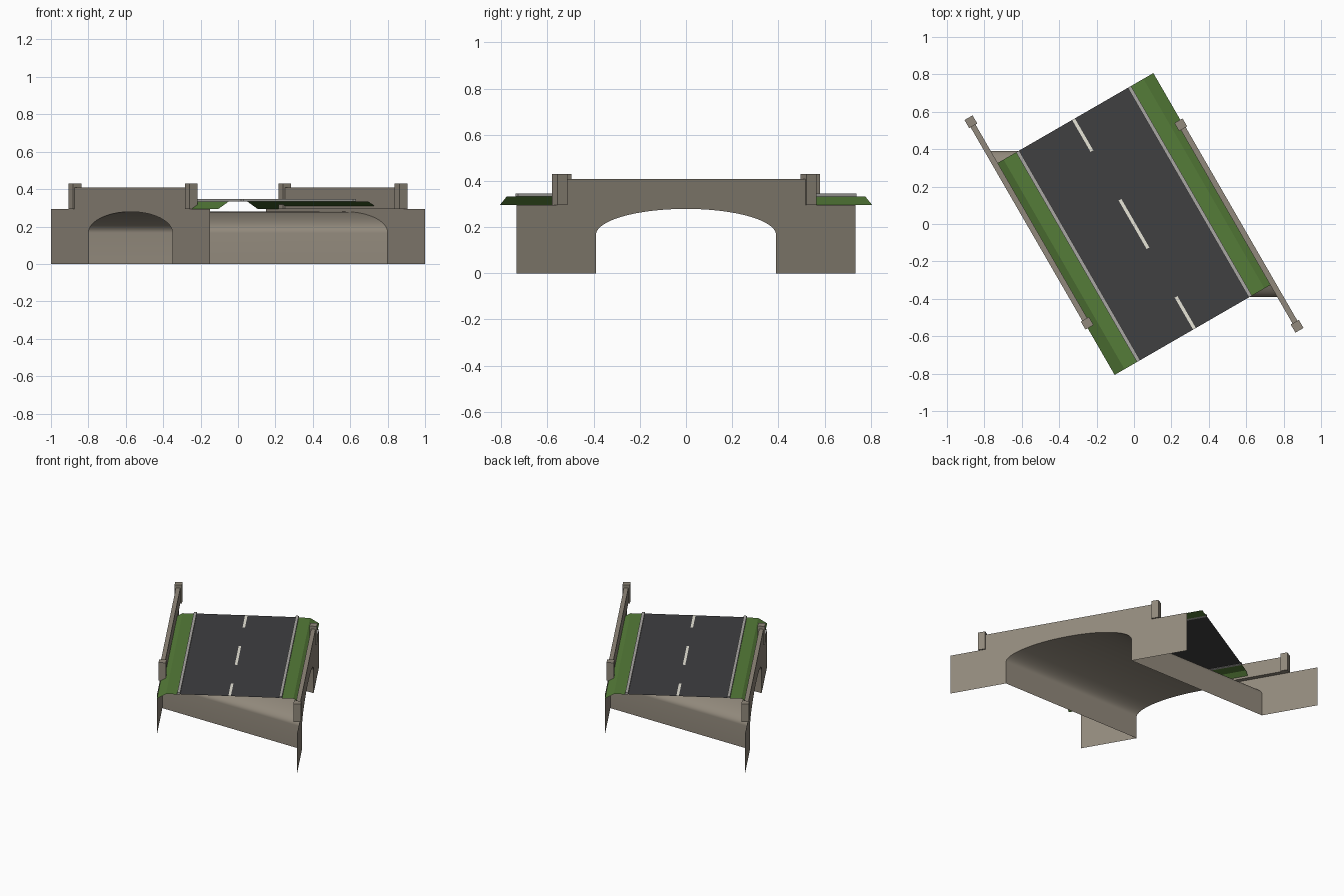
import bpy, math
from mathutils import Matrix, Vector

if "Cube" in bpy.data.objects:
    bpy.data.objects.remove(bpy.data.objects["Cube"])

SKEW = Matrix.Rotation(math.radians(30), 4, 'Z')   # local x = across road, local y = along road
FACE = 0.498                                       # wall distance from road centre line
SPAN, SPRING, CROWN = 0.39, 0.166, 0.279
WALL_TOP, DECK = 0.295, 0.333


def material(name, rgb):
    m = bpy.data.materials.new(name)
    m.diffuse_color = (*rgb, 1)
    m.use_nodes = True
    m.node_tree.nodes["Principled BSDF"].inputs["Base Color"].default_value = m.diffuse_color
    return m


STONE = material("stone", (0.285, 0.25, 0.20))
GRASS = material("grass", (0.09, 0.20, 0.04))
ASPHALT = material("asphalt", (0.05, 0.05, 0.053))
CONCRETE = material("concrete", (0.40, 0.39, 0.37))
PAINT = material("paint", (0.80, 0.78, 0.68))


def mesh(name, verts, faces, mat):
    me = bpy.data.meshes.new(name)
    me.from_pydata([SKEW @ Vector(v) for v in verts], [], faces)
    me.materials.append(mat)
    ob = bpy.data.objects.new(name, me)
    bpy.context.collection.objects.link(ob)
    return ob


def box(name, x, y, z, mat):
    v = [(a, b, c) for c in z for b in y for a in x]
    f = [(0, 2, 3, 1), (4, 5, 7, 6), (0, 1, 5, 4), (2, 6, 7, 3), (0, 4, 6, 2), (1, 3, 7, 5)]
    return mesh(name, v, f, mat)


def on_face(side, y, z):
    """Point of a skewed side wall, found from its world y."""
    x = side * FACE
    return (x, (y - x * math.sin(math.radians(30))) / math.cos(math.radians(30)), z)


# arch opening profile (world y, z): straight abutments and half ellipse
N = 40
arch = [(-SPAN, 0)]
for i in range(N + 1):
    a = math.pi * i / N
    arch.append((-SPAN * math.cos(a), SPRING + (CROWN - SPRING) * math.sin(a)))
arch.append((SPAN, 0))
count = len(arch)

# arch barrel running along x between the two skewed walls
verts = [on_face(s, y, z) for s in (-1, 1) for y, z in arch]
barrel = mesh("arch_barrel", verts,
              [(i, i + 1, count + i + 1, count + i) for i in range(count - 1)], STONE)
bpy.context.view_layer.objects.active = barrel
barrel.select_set(True)
bpy.ops.object.shade_smooth_by_angle(angle=math.radians(35))

END = 0.647          # half length of the deck
for side, label in ((-1, "left"), (1, "right")):
    # spandrel wall sheet with arch opening
    outline = [(-0.735, 0)] + arch + [(0.735, 0), (0.735, WALL_TOP), (-0.735, WALL_TOP)]
    order = tuple(range(len(outline)))
    mesh(label + "_side_wall", [on_face(side, y, z) for y, z in outline],
         [order[::-1] if side < 0 else order], STONE)

    # parapet with end posts
    mid = on_face(side, 0, 0)[1]
    xs = sorted((side * 0.468, side * FACE))
    box(label + "_parapet", xs, (mid - 0.625, mid + 0.625), (WALL_TOP, 0.408), STONE)
    for end, tag in ((-1, "front"), (1, "back")):
        c, x = mid + end * 0.622, side * 0.482
        box(f"{label}_{tag}_post", (x - 0.025, x + 0.025), (c - 0.025, c + 0.025),
            (WALL_TOP, 0.43), STONE)

    # kerb and grass verge with sloping outer edge
    box(label + "_kerb", sorted((side * 0.335, side * 0.355)), (-END, END), (DECK, 0.346), CONCRETE)
    section = [(0.355, DECK), (0.432, DECK), (0.493, WALL_TOP)]
    verts = [(side * x, y, z) for y in (-END, END) for x, z in section]
    faces = [(0, 1, 4, 3), (1, 2, 5, 4)]
    mesh(label + "_verge", verts, [f if side > 0 else f[::-1] for f in faces], GRASS)


def strip(name, x, y0, y1, z, mat):
    mesh(name, [(-x, y0, z), (x, y0, z), (x, y1, z), (-x, y1, z)], [(0, 1, 2, 3)], mat)


# road surface and dashed centre line
strip("road", 0.335, -END, END, DECK + 0.002, ASPHALT)
for i, (a, b) in enumerate(((-END, -0.45), (-0.15, 0.15), (0.45, END))):
    strip(f"centre_dash_{i + 1}", 0.0085, a, b, DECK + 0.004, PAINT)
